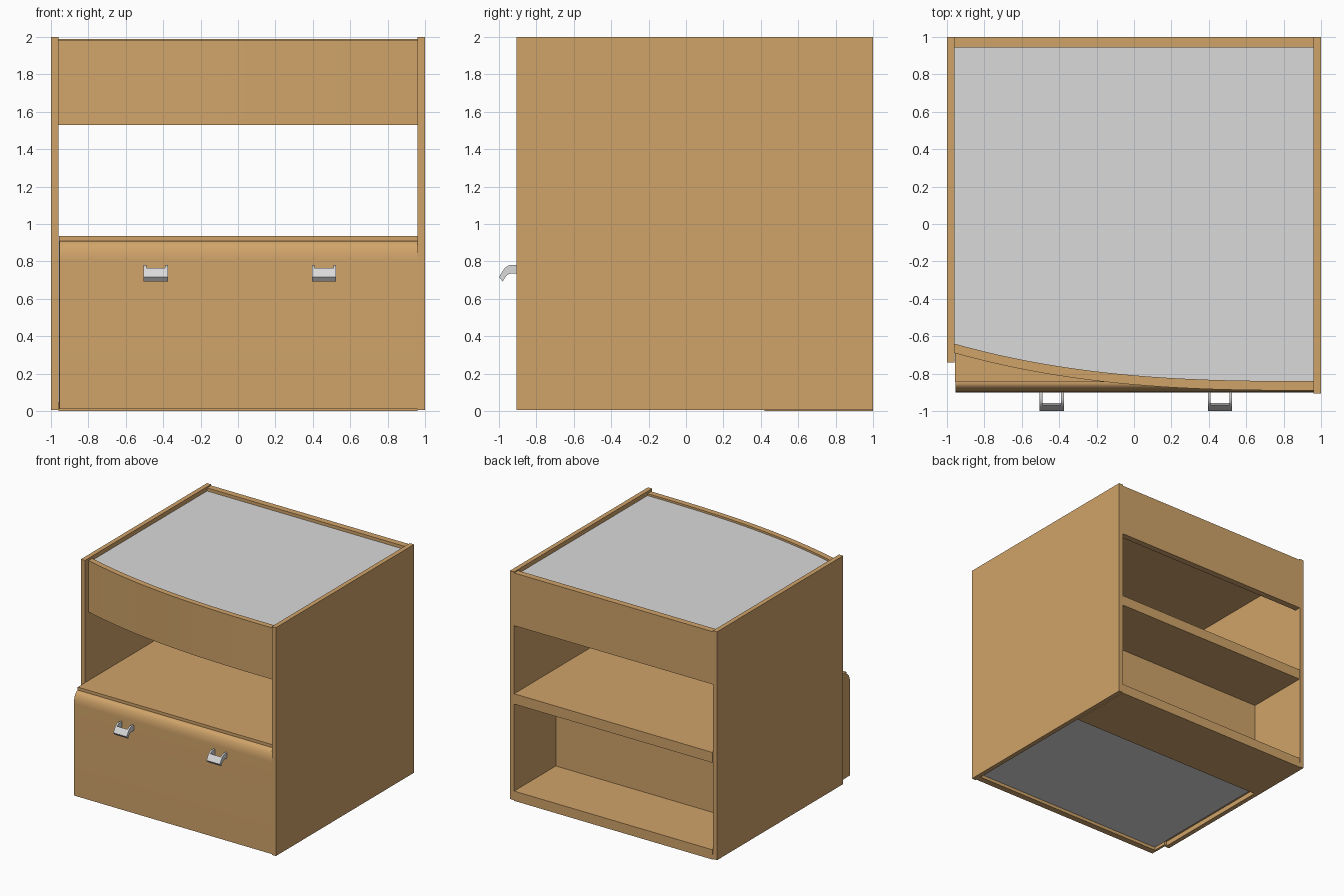
import bpy, bmesh, math

if "Cube" in bpy.data.objects:
    bpy.data.objects.remove(bpy.data.objects["Cube"])


def material(name, rgb):
    m = bpy.data.materials.new(name)
    m.diffuse_color = (*rgb, 1)
    m.use_nodes = True
    m.node_tree.nodes["Principled BSDF"].inputs["Base Color"].default_value = m.diffuse_color
    return m


WOOD = material("light wood", (0.63, 0.37, 0.143))
GRAY = material("light gray", (0.70, 0.70, 0.70))


def prism(name, pts, a, b, mat, axis="z", smooth=0):
    """Extrude a closed 2D outline from a to b; axis z uses (x, y), axis x uses (y, z)."""
    bm = bmesh.new()
    put = (lambda p, h: (p[0], p[1], h)) if axis == "z" else (lambda p, h: (h, p[0], p[1]))
    lo = [bm.verts.new(put(p, a)) for p in pts]
    hi = [bm.verts.new(put(p, b)) for p in pts]
    n = len(pts)
    bm.faces.new(lo)
    bm.faces.new(hi)
    for i in range(n):
        j = (i + 1) % n
        bm.faces.new((lo[i], lo[j], hi[j], hi[i]))
    bmesh.ops.recalc_face_normals(bm, faces=bm.faces)
    me = bpy.data.meshes.new(name)
    bm.to_mesh(me)
    bm.free()
    me.materials.append(mat)
    ob = bpy.data.objects.new(name, me)
    bpy.context.collection.objects.link(ob)
    if smooth:
        bpy.ops.object.select_all(action="DESELECT")
        ob.select_set(True)
        bpy.context.view_layer.objects.active = ob
        bpy.ops.object.shade_smooth_by_angle(angle=math.radians(smooth))
    return ob


def box(name, x, y, z, mat=WOOD):
    return prism(name, [(x[0], y[0]), (x[1], y[0]), (x[1], y[1]), (x[0], y[1])], z[0], z[1], mat)


def curve(offset):
    """Sweeping front edge of the upper compartment, left to right."""
    xs = [-0.96 + 1.92 * i / 24 for i in range(25)]
    return [(x, -0.89 + offset + 0.2 * ((0.96 - x) / 1.92) ** 2.7) for x in xs]


# Side panels (the left one is shorter at the front)
box("right_side_panel", (0.96, 1), (-0.905, 1), (0.006, 2))
box("left_side_panel", (-1, -0.96), (-0.74, 1), (0.006, 2))

# Upper compartment: curved front, back, ceiling board, gray top
prism("curved_front_panel", curve(0) + curve(0.05)[::-1], 1.53, 1.98, WOOD, smooth=30)
box("upper_back_panel", (-0.96, 0.96), (0.945, 1), (1.53, 1.99))
inner = curve(0.05) + [(0.96, 0.945), (-0.96, 0.945)]
prism("ceiling_board", inner, 1.87, 1.955, WOOD)
prism("gray_top", inner, 1.955, 1.963, GRAY)

# Middle shelf, raised floor and the wall dividing the lower compartment
box("middle_shelf", (-0.957, 0.96), (-0.845, 1), (0.845, 0.935))
box("floor_board", (-0.957, 0.96), (-0.845, 1), (0.045, 0.085))
box("lower_dividing_wall", (-0.957, 0.96), (0.375, 0.425), (0.085, 0.845))
box("lower_left_side", (-0.957, -0.937), (-0.845, -0.72), (0.01, 0.88))

# Underside: brown plinth at the rear, recessed gray plate in front
box("rear_plinth", (-0.96, 0.96), (0.42, 1), (0.0, 0.045))
box("gray_bottom_plate", (-0.937, 0.96), (-0.845, 0.42), (0.038, 0.045), GRAY)

# Lower front with rounded top edge
arc = [(-0.85 - 0.05 * math.sin(t), 0.81 + 0.1 * math.cos(t))
       for t in (math.pi / 2 * i / 10 for i in range(11))]
prism("lower_front", [(-0.845, 0.01), (-0.845, 0.91)] + arc + [(-0.9, 0.01)],
      -0.955, 0.96, WOOD, axis="x", smooth=30)

# Handles: two hooked arms joined by a drooping crossbar
top = [(-0.95, 0.778), (-0.968, 0.765), (-0.984, 0.743), (-1.0, 0.716)]
low = [(-0.98, 0.693), (-0.968, 0.713), (-0.956, 0.728), (-0.94, 0.735)]
arm = [(-0.895, 0.782), (-0.93, 0.782)] + top + low + [(-0.895, 0.735)]
bar = top[1:] + low[:3]
for side, x in (("left", -0.505), ("right", 0.395)):
    for i, dx in enumerate((0, 0.115)):
        prism(f"{side}_handle_arm_{i + 1}", arm, x + dx, x + dx + 0.015, GRAY, axis="x", smooth=35)
    prism(f"{side}_handle_bar", bar, x + 0.015, x + 0.115, GRAY, axis="x", smooth=35)
